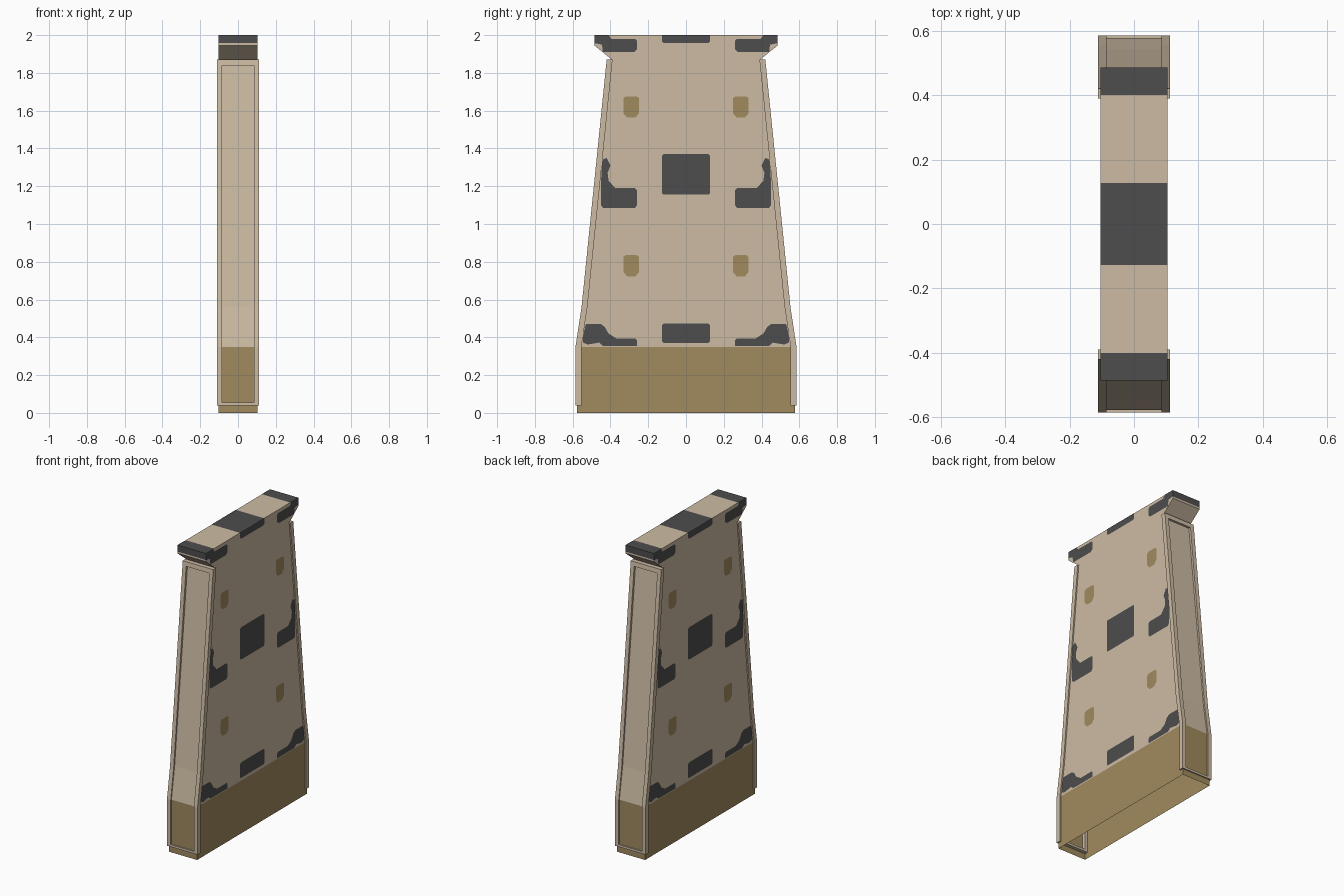
import bpy, bmesh, math

if "Cube" in bpy.data.objects:
    bpy.data.objects.remove(bpy.data.objects["Cube"])


def material(name, rgb):
    m = bpy.data.materials.new(name)
    m.diffuse_color = (*rgb, 1)
    m.use_nodes = True
    m.node_tree.nodes["Principled BSDF"].inputs["Base Color"].default_value = m.diffuse_color
    return m


BEIGE = material("beige", (0.61, 0.50, 0.37))
TAN = material("tan", (0.355, 0.256, 0.112))
DARK = material("charcoal", (0.075, 0.075, 0.077))
W = 0.1035  # half thickness of the body


def finish(name, bm, mats):
    me = bpy.data.meshes.new(name)
    bm.to_mesh(me)
    bm.free()
    for m in mats:
        me.materials.append(m)
    ob = bpy.data.objects.new(name, me)
    bpy.context.collection.objects.link(ob)
    return ob


# Hollow body shell, open at the bottom: (height, half depth)
bm = bmesh.new()
levels = [(0, .577), (.35, .577), (.56, .543), (1.87, .405),
          (1.87, .392), (1.945, .485), (1.957, .485), (2, .485)]
rings = [[bm.verts.new((x * W, y * d, z)) for x, y in ((-1, -1), (1, -1), (1, 1), (-1, 1))]
         for z, d in levels]
for a, b in zip(rings, rings[1:]):
    for i in range(4):
        j = (i + 1) % 4
        f = bm.faces.new((a[i], a[j], b[j], b[i]))
        z = f.calc_center_median().z
        if z < .35:
            f.material_index = 1
        elif z > 1.957 and i in (0, 2):
            f.material_index = 2
# striped top
cuts = [-.485, -.40, -.127, .127, .40, .485]
for i, (y0, y1) in enumerate(zip(cuts, cuts[1:])):
    f = bm.faces.new([bm.verts.new(p) for p in
                      ((-W, y0, 2), (W, y0, 2), (W, y1, 2), (-W, y1, 2))])
    f.material_index = 2 if i % 2 == 0 else 0
bmesh.ops.remove_doubles(bm, verts=bm.verts, dist=1e-5)
finish("wall_body", bm, [BEIGE, TAN, DARK])


# Raised frames round both narrow ends
def outer(z):
    pts = [(0, .585), (.35, .585), (.56, .553), (1.87, .420)]
    for (z0, d0), (z1, d1) in zip(pts, pts[1:]):
        if z <= z1:
            return d0 + (d1 - d0) * (z - z0) / (z1 - z0)
    return pts[-1][1]


def prism(bm, x0, x1, poly):
    a = [bm.verts.new((x0, y, z)) for y, z in poly]
    b = [bm.verts.new((x1, y, z)) for y, z in poly]
    bm.faces.new(a)
    bm.faces.new(b[::-1])
    for i in range(len(a)):
        j = (i + 1) % len(a)
        bm.faces.new((a[i], b[i], b[j], a[j]))


def rail_profile(s, heights):
    return ([(s * outer(z), z) for z in heights] +
            [(s * (outer(z) - .031), z) for z in reversed(heights)])


for s, name in ((-1, "front_end_frame"), (1, "back_end_frame")):
    bm = bmesh.new()
    for x0, x1 in ((-.112, -.085), (.085, .112)):
        prism(bm, x0, x1, rail_profile(s, [.04, .35, .56, 1.87]))
    prism(bm, -.085, .085, rail_profile(s, [.04, .055]))
    prism(bm, -.085, .085, rail_profile(s, [1.84, 1.87]))
    bmesh.ops.recalc_face_normals(bm, faces=bm.faces)
    finish(name, bm, [BEIGE])


# Painted patches on both broad sides, as thin plates
def patches(name, polys, mat):
    bm = bmesh.new()
    for poly in polys:
        for sx in (-1, 1):
            for sy in (-1, 1):
                f = bm.faces.new([bm.verts.new((sx * (W + .0015), sy * y, z)) for y, z in poly])
                f.normal_update()
                if f.normal.x * sx < 0:
                    f.normal_flip()
    finish(name, bm, [mat])


def half_rect(w, z0, z1, c=.008):
    return [(0, z0), (w - c, z0), (w, z0 + c), (w, z1 - c), (w - c, z1), (0, z1)]


patches("centre_patches", [half_rect(.127, 1.155, 1.37), half_rect(.127, .37, .473),
                           [(0, 1.957), (.115, 1.957), (.127, 1.965), (.127, 2), (0, 2)]], DARK)
top_corner = [(.26, 1.925), (.275, 1.91), (.44, 1.91), (.445, 1.95), (.485, 1.957),
              (.485, 2), (.41, 2), (.395, 1.98), (.27, 1.98), (.26, 1.97)]
mid_corner = [(.26, 1.10), (.27, 1.085), (.44, 1.085), (.45, 1.10), (.45, 1.22), (.444, 1.34),
              (.42, 1.35), (.40, 1.31), (.415, 1.27), (.41, 1.23), (.375, 1.19),
              (.27, 1.19), (.26, 1.18)]
low_corner = [(.26, .355), (.44, .355), (.46, .372), (.52, .362), (.545, .372), (.545, .41),
              (.53, .47), (.45, .47), (.43, .455), (.41, .42), (.37, .395), (.27, .395), (.26, .385)]
patches("corner_patches", [top_corner, mid_corner, low_corner], DARK)


def spot(z):
    return [(.29 + dy, z + dz) for dy, dz in
            ((-.042, -.033), (-.022, -.057), (.022, -.057), (.042, -.033),
             (.042, .045), (.03, .055), (-.03, .055), (-.042, .045))]


patches("tan_spots", [spot(.78), spot(1.62)], TAN)
